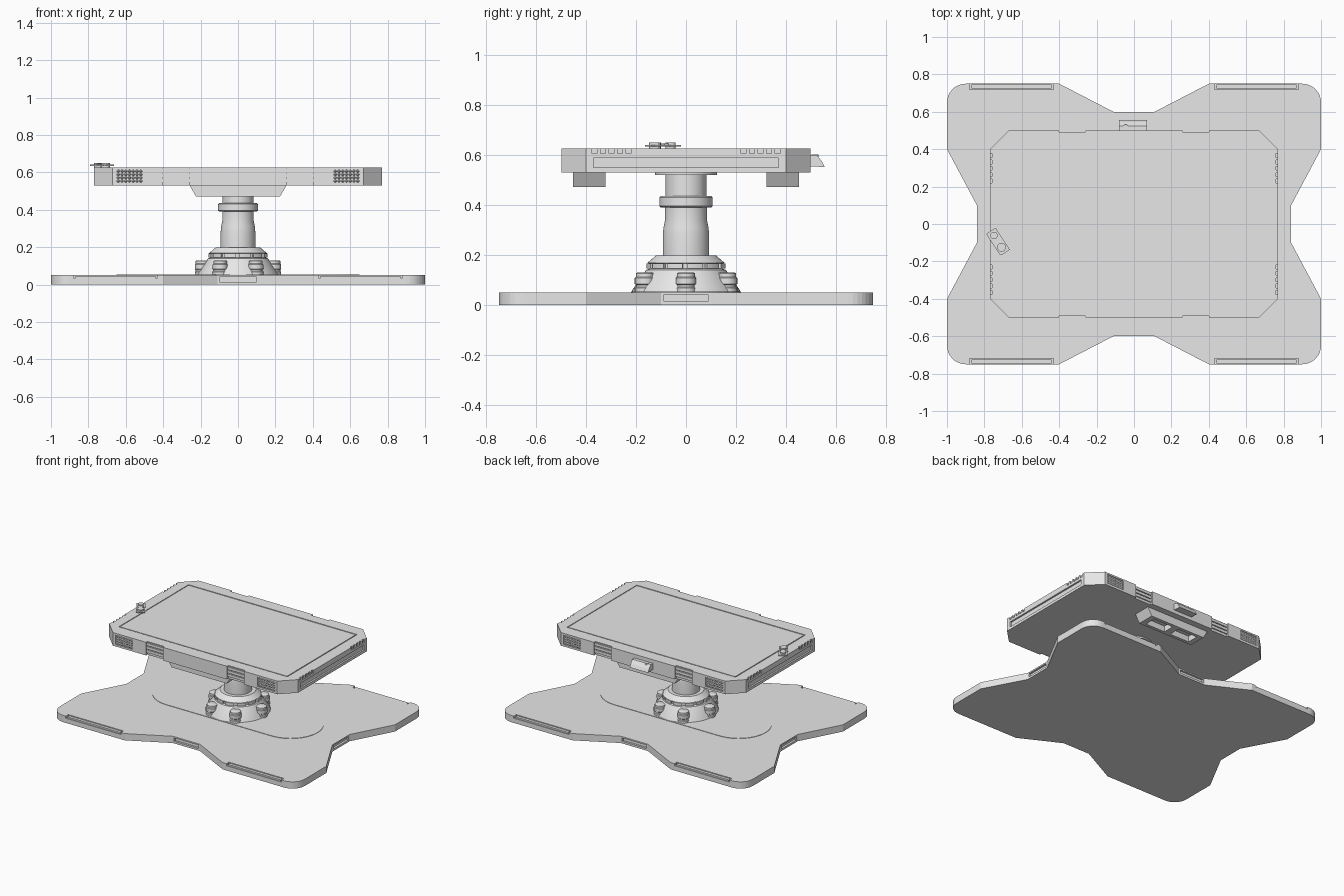
import bpy, bmesh, math
from mathutils import Matrix, Vector

if "Cube" in bpy.data.objects:
    bpy.data.objects.remove(bpy.data.objects["Cube"])

grey = bpy.data.materials.new("plain_grey")
grey.use_nodes = True
grey.diffuse_color = (0.8, 0.8, 0.8, 1)
grey.node_tree.nodes["Principled BSDF"].inputs["Base Color"].default_value = (0.8, 0.8, 0.8, 1)


def finish(name, bm, smooth=False):
    bmesh.ops.recalc_face_normals(bm, faces=bm.faces)
    mesh = bpy.data.meshes.new(name)
    bm.to_mesh(mesh)
    bm.free()
    mesh.materials.append(grey)
    ob = bpy.data.objects.new(name, mesh)
    bpy.context.collection.objects.link(ob)
    if smooth:
        select(ob)
        bpy.ops.object.shade_smooth_by_angle(angle=math.radians(35))
    return ob


def select(ob):
    bpy.ops.object.select_all(action='DESELECT')
    ob.select_set(True)
    bpy.context.view_layer.objects.active = ob


def add_prism(bm, pts, lo, hi, axis="z"):
    place = (lambda p, h: (p[0], p[1], h)) if axis == "z" else (lambda p, h: (p[0], h, p[1])) \
        if axis == "y" else (lambda p, h: (h, p[0], p[1]))
    a = [bm.verts.new(place(p, lo)) for p in pts]
    b = [bm.verts.new(place(p, hi)) for p in pts]
    bm.faces.new(a)
    bm.faces.new(b)
    for i in range(len(a)):
        j = (i + 1) % len(a)
        bm.faces.new((a[i], a[j], b[j], b[i]))


def prism(name, pts, lo, hi, axis="z", smooth=False):
    bm = bmesh.new()
    add_prism(bm, pts, lo, hi, axis)
    return finish(name, bm, smooth)


def boxes(name, ranges):
    """Several boxes in one object, each as x0, x1, y0, y1, z0, z1."""
    bm = bmesh.new()
    for x0, x1, y0, y1, z0, z1 in ranges:
        add_prism(bm, [(x0, y0), (x1, y0), (x1, y1), (x0, y1)], z0, z1)
    return finish(name, bm)


def lathe(name, profile, sides=48, at=(0, 0)):
    bm = bmesh.new()
    rings = [[bm.verts.new((at[0] + r * math.cos(math.tau * i / sides),
                            at[1] + r * math.sin(math.tau * i / sides), z))
              for i in range(sides)] for r, z in profile]
    for a, b in zip(rings, rings[1:]):
        for i in range(sides):
            j = (i + 1) % sides
            bm.faces.new((a[i], a[j], b[j], b[i]))
    bm.faces.new(rings[0])
    bm.faces.new(rings[-1])
    return finish(name, bm, True)


def cut(ob, cutter):
    mod = ob.modifiers.new("cut", 'BOOLEAN')
    mod.operation = 'DIFFERENCE'
    mod.object = cutter
    select(ob)
    bpy.ops.object.modifier_apply(modifier=mod.name)
    bpy.data.objects.remove(cutter)


def arc(cx, cy, r, a0, a1, n):
    return [(cx + r * math.cos(math.radians(a0 + (a1 - a0) * i / n)),
             cy + r * math.sin(math.radians(a0 + (a1 - a0) * i / n))) for i in range(n + 1)]


def four_way(quarter):
    """Mirror a quarter outline into a closed loop."""
    half = quarter + [(-x, y) for x, y in reversed(quarter)]
    return half + [(-x, -y) for x, y in half]


def mirrored(x0, x1, y0, y1, z0, z1):
    return [(min(a * x0, a * x1), max(a * x0, a * x1), min(b * y0, b * y1), max(b * y0, b * y1), z0, z1)
            for a in (1, -1) for b in (1, -1)]


# Base plate with flared corners, strip rebates and edge slots
base = prism("base_plate", four_way([(0.84, 0.1), (1, 0.4)] + arc(0.9, 0.65, 0.1, 0, 90, 8)
             + [(0.4, 0.75), (0.11, 0.6)]), 0, 0.05)
slots = mirrored(0.43, 0.88, 0.72, 0.8, 0.035, 0.06)
for s in (1, -1):
    slots.append((-0.1, 0.1, min(s * 0.585, s * 0.65), max(s * 0.585, s * 0.65), 0.015, 0.04))
    slots.append((min(s * 0.825, s * 0.9), max(s * 0.825, s * 0.9), -0.09, 0.09, 0.015, 0.04))
cut(base, boxes("slot_cutter", slots))
boxes("base_strips", mirrored(0.44, 0.87, 0.725, 0.745, 0.034, 0.046))

# Stadium shaped inlay on the base
prism("base_inlay", arc(0.43, 0, 0.22, -90, 90, 16) + arc(-0.43, 0, 0.22, 90, 270, 16), 0.045, 0.053)

# Pedestal foot, notched ring and stem
lathe("pedestal_foot", [(0.22, 0.045), (0.215, 0.06), (0.16, 0.14), (0.145, 0.145), (0.145, 0.165),
                        (0.155, 0.168), (0.12, 0.198), (0.09, 0.198)])
bm = bmesh.new()
for k in range(12):
    a = k * 30
    add_prism(bm, arc(0, 0, 0.158, a + 2, a + 25, 5) + arc(0, 0, 0.135, a + 25, a + 2, 5), 0.146, 0.166)
finish("pedestal_ring", bm)
lathe("stem", [(0.093, 0.19), (0.093, 0.28), (0.09, 0.31), (0.084, 0.34), (0.084, 0.39), (0.1, 0.39),
               (0.107, 0.396), (0.107, 0.43), (0.1, 0.437), (0.082, 0.437), (0.082, 0.52),
               (0.125, 0.52), (0.125, 0.532)])

# Six ribbed bolts around the foot
for k in range(6):
    a = k * math.pi / 3
    lathe("foot_bolt", [(0.041, 0.045), (0.041, 0.068), (0.036, 0.072), (0.036, 0.08), (0.041, 0.084),
                        (0.041, 0.108), (0.036, 0.112), (0.036, 0.126), (0.03, 0.13)],
          20, (0.19 * math.cos(a), 0.19 * math.sin(a)))

# Tablet case with grooves, vents and recessed edge grips
case = prism("tablet_case", four_way([(0.77, 0.4), (0.67, 0.5)]), 0.53, 0.627)
holes = mirrored(0.26, 0.4, 0.484, 0.55, 0.52, 0.65) + mirrored(0.51, 0.65, 0.494, 0.55, 0.545, 0.615)
for s in (-0.82, 0.758):
    holes.append((s, s + 0.062, -0.37, 0.37, 0.55, 0.588))
for k in range(5):
    y = 0.22 + 0.034 * k
    holes += mirrored(0.76, 0.8, y, y + 0.02, 0.606, 0.65)
cut(case, boxes("case_cutter", holes))
boxes("side_rails", [(s - 0.004, s + 0.004, -0.36, 0.36, 0.554, 0.584) for s in (-0.757, 0.757)])
bars = []
for z in (0.548, 0.574, 0.6):
    bars += mirrored(0.255, 0.405, 0.48, 0.492, z, z + 0.02)
boxes("edge_bars", bars)

# Diamond studs on the corner grips
bm = bmesh.new()
for sx in (1, -1):
    for sy in (1, -1):
        for i in range(7):
            for j in range(4):
                m = Matrix.Translation((sx * (0.52 + 0.02 * i), sy * 0.497, 0.554 + 0.0175 * j)) \
                    @ Matrix.Rotation(-sy * math.pi / 2, 4, 'X')
                bmesh.ops.create_cone(bm, cap_ends=True, segments=4, radius1=0.01, radius2=0.003,
                                      depth=0.006, matrix=m)
finish("grip_studs", bm)

# Screen bezel line and display
cut(case, boxes("screen_cutter", [(-0.69, 0.685, -0.405, 0.41, 0.622, 0.65)]))
boxes("screen", [(-0.682, 0.677, -0.397, 0.402, 0.615, 0.626)])

# Brackets under the case with two pockets each
for s, name in ((-1, "front_bracket"), (1, "back_bracket")):
    y = s * 0.388
    bracket = prism(name, [(-0.26, 0.532), (0.26, 0.532), (0.225, 0.472), (-0.225, 0.472)],
                    y - 0.065, y + 0.065, "y")
    cut(bracket, boxes("pocket_cutter", [(x - 0.08, x + 0.08, y - 0.042, y + 0.042, 0.45, 0.515)
                                         for x in (-0.105, 0.105)]))

# Wedge tab with a button on the back edge
prism("back_tab", [(0.49, 0.6), (0.525, 0.6), (0.545, 0.575), (0.557, 0.552), (0.49, 0.556)],
      -0.08, 0.07, "x")
lathe("tab_button", [(0.014, 0.585), (0.014, 0.603)], 16, (-0.045, 0.518))

# Small latch lying over the right edge of the case
bm = bmesh.new()
add_prism(bm, [(-0.07, -0.03), (0.06, -0.03), (0.07, -0.02), (0.07, 0.03), (-0.07, 0.03)], 0.634, 0.641)
add_prism(bm, arc(-0.04, 0, 0.02, 0, 330, 11), 0.62, 0.651)
add_prism(bm, arc(0.035, 0, 0.024, 0, 330, 11), 0.62, 0.651)
add_prism(bm, [(-0.015, -0.022), (0.005, -0.022), (0.005, 0.022), (-0.015, 0.022)], 0.634, 0.647)
bm.transform(Matrix.Translation(Vector((-0.727, -0.095, 0))) @ Matrix.Rotation(math.radians(-57), 4, 'Z'))
finish("edge_latch", bm)
